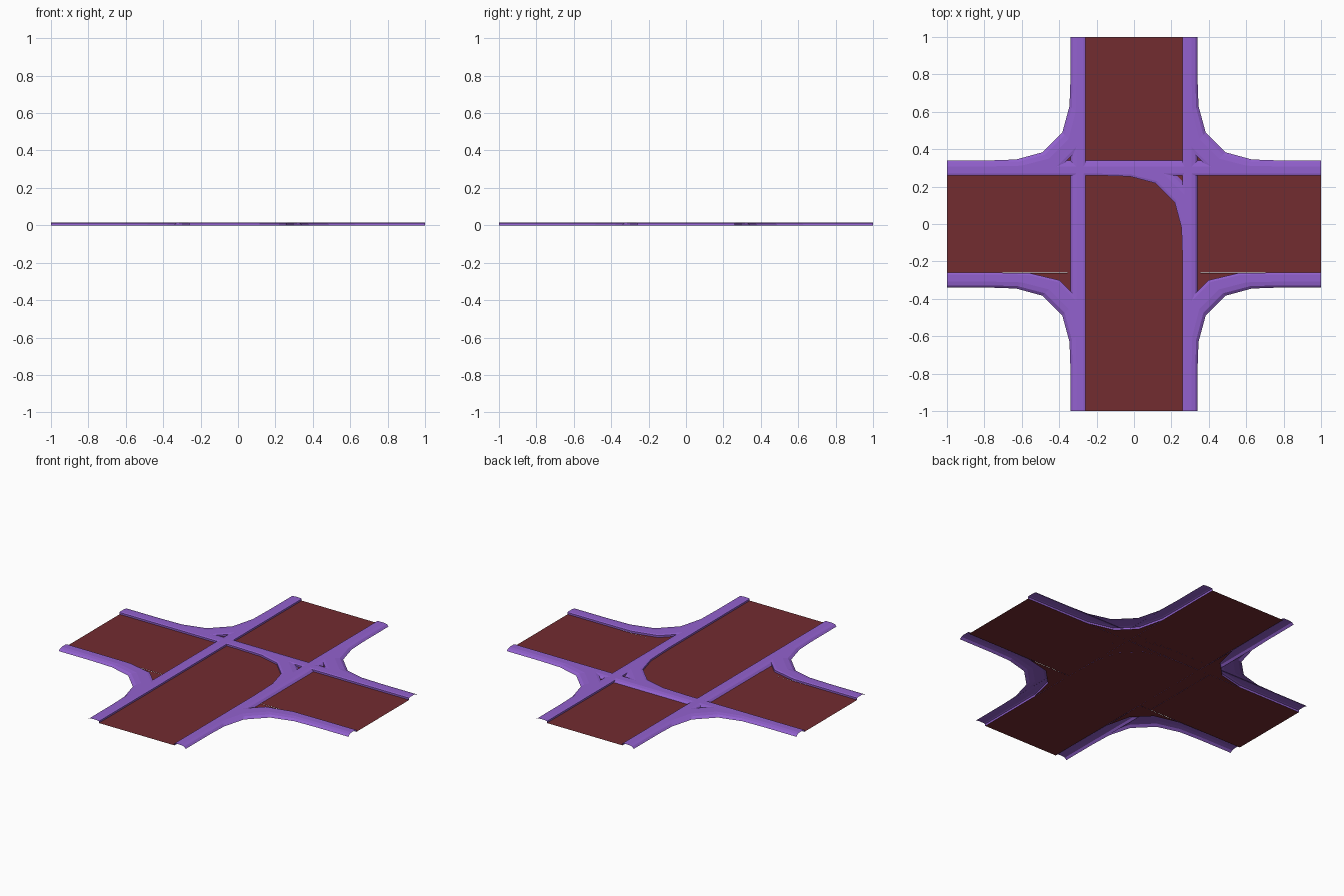
import bpy

if "Cube" in bpy.data.objects:
    bpy.data.objects.remove(bpy.data.objects["Cube"])

H = 0.015   # kerb height
A, B = 0.26, 0.34  # road half width, outer kerb edge


def material(name, col):
    m = bpy.data.materials.new(name)
    m.diffuse_color = col
    m.use_nodes = True
    m.node_tree.nodes["Principled BSDF"].inputs["Base Color"].default_value = m.diffuse_color
    return m


RED = material("asphalt_red", (0.17, 0.025, 0.03, 1))
PURPLE = material("kerb_purple", (0.29, 0.12, 0.62, 1))


def add_mesh(name, verts, faces, mat):
    me = bpy.data.meshes.new(name)
    me.from_pydata(verts, [], faces)
    me.materials.append(mat)
    ob = bpy.data.objects.new(name, me)
    bpy.context.collection.objects.link(ob)
    return ob


def road(name, outline, z):
    add_mesh(name, [(x, y, z) for x, y in outline], [tuple(range(len(outline)))], RED)


def kerb(name, inner, outer):
    """Loft the kerb profile between its road-side and outer edges."""
    profile = [(0, 0), (0, H * 0.8), (0.12, H), (0.6, H), (0.85, H * 0.75), (1, 0)]
    n = len(profile)
    verts = [(a[0] + (b[0] - a[0]) * t, a[1] + (b[1] - a[1]) * t, z)
             for a, b in zip(inner, outer) for t, z in profile]
    # keep top faces pointing up whichever way the path runs
    dx, dy = inner[1][0] - inner[0][0], inner[1][1] - inner[0][1]
    ox, oy = outer[0][0] - inner[0][0], outer[0][1] - inner[0][1]
    up = dx * oy - dy * ox > 0
    faces = []
    for i in range(len(inner) - 1):
        for j in range(n - 1):
            f = (i * n + j, (i + 1) * n + j, (i + 1) * n + j + 1, i * n + j + 1)
            faces.append(f if up else f[::-1])
    add_mesh(name, verts, faces, PURPLE)


def mirrored(path):
    """Complete half a bend by reflecting it across the diagonal."""
    return path + [(y, x) for x, y in reversed(path)]


# Straight roads
road("north_south_road", [(-A, -1), (A, -1), (A, 1), (-A, 1)], 0.001)
road("east_west_road", [(-1, -A), (1, -A), (1, A), (-1, A)], 0.0005)

# Straight kerbs
for s, side in ((-1, "west"), (1, "east")):
    kerb(side + "_kerb", [(s * A, -1), (s * A, 1)], [(s * B, -1), (s * B, 1)])
kerb("north_kerb", [(-1, A), (1, A)], [(-1, B), (1, B)])

# Four rounded corners with the road filling behind each kerb
inner = mirrored([(1, A), (0.77, A), (0.56, 0.262), (0.40, 0.30)])
outer = mirrored([(1, B), (0.77, B), (0.63, 0.345), (0.49, 0.383)])
for sx in (-1, 1):
    for sy in (-1, 1):
        name = ("south" if sy < 0 else "north") + ("_west" if sx < 0 else "_east")
        pin = [(sx * x, sy * y) for x, y in inner]
        pout = [(sx * x, sy * y) for x, y in outer]
        kerb(name + "_corner_kerb", pin, pout)
        patch = [(sx * A, sy * A)] + pin[2:6]
        road(name + "_corner_road", patch if sx * sy > 0 else patch[::-1], 0)

# Outer kerb of the west-to-south bend
kerb("bend_kerb",
     mirrored([(-1, A), (-0.2, A), (-0.02, 0.254), (0.115, 0.218)]),
     mirrored([(-1, B), (-0.2, B), (0.03, 0.337), (0.18, 0.31)]))
